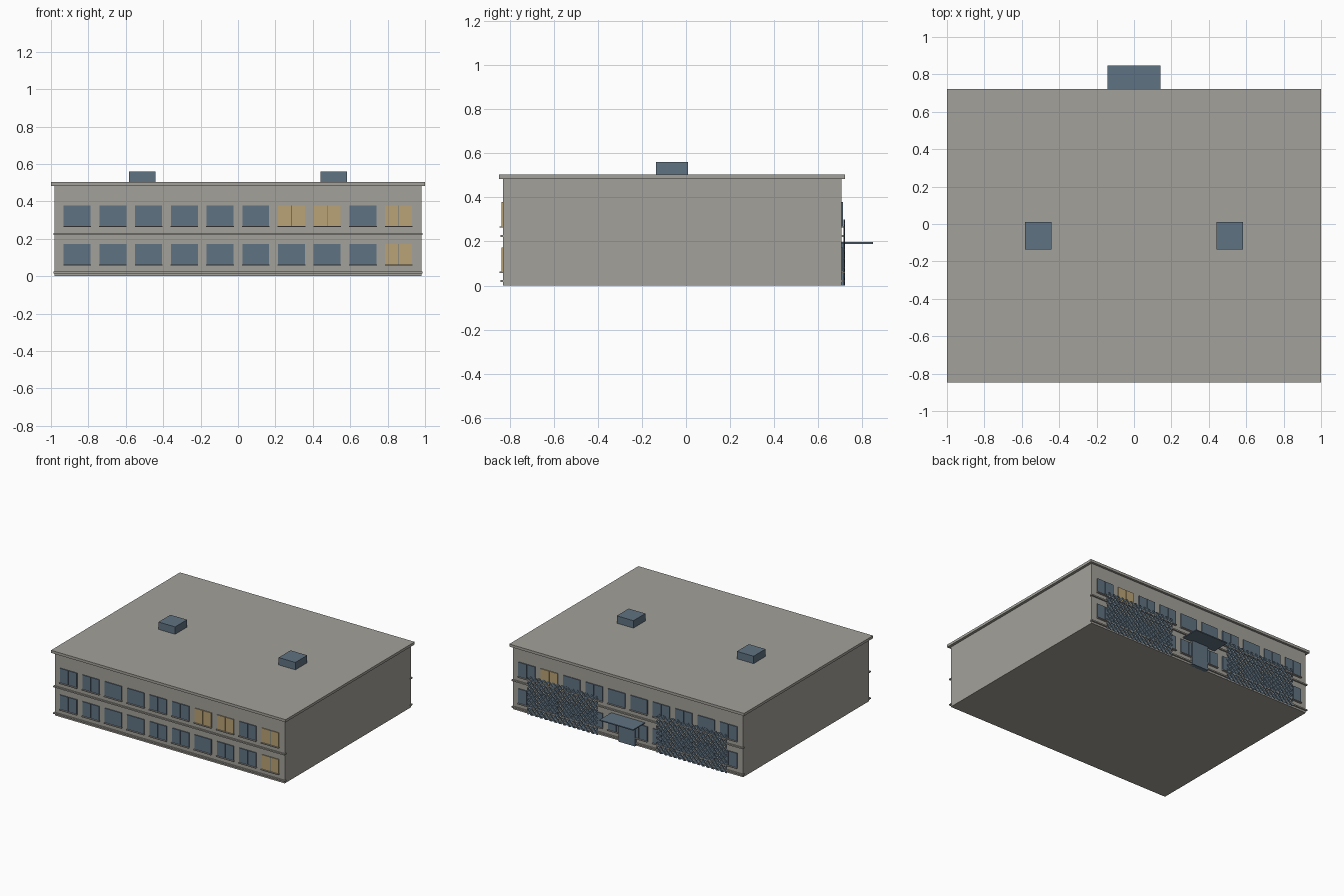
import bpy, bmesh, math
from mathutils import Matrix, Vector

cube = bpy.data.objects.get("Cube")
if cube:
    bpy.data.objects.remove(cube, do_unlink=True)


def material(name, rgb):
    m = bpy.data.materials.new(name)
    m.use_nodes = True
    m.diffuse_color = (*rgb, 1)
    m.node_tree.nodes["Principled BSDF"].inputs["Base Color"].default_value = (*rgb, 1)
    return m


STONE = material("warm grey render", (0.366, 0.356, 0.32))
SLATE = material("slate blue", (0.117, 0.171, 0.223))
LIT = material("lit window tan", (0.49, 0.365, 0.18))


def box(bm, x, y, z, tilt=0):
    """Add a box from (min, max) pairs, optionally tilted about the y axis."""
    size = [b - a for a, b in (x, y, z)]
    centre = [(a + b) / 2 for a, b in (x, y, z)]
    mat = (Matrix.Translation(centre) @ Matrix.Rotation(tilt, 4, 'Y')
           @ Matrix.Diagonal((*size, 1)))
    bmesh.ops.create_cube(bm, size=1, matrix=mat)


def finish(bm, name, mat):
    mesh = bpy.data.meshes.new(name)
    bm.to_mesh(mesh)
    bm.free()
    mesh.materials.append(mat)
    ob = bpy.data.objects.new(name, mesh)
    bpy.context.collection.objects.link(ob)
    return ob


def part(name, mat, *boxes):
    bm = bmesh.new()
    for b in boxes:
        box(bm, *b)
    return finish(bm, name, mat)


FRONT, BACK = -0.83, 0.705

# Main block and overhanging roof slab
part("walls", STONE, ((-0.98, 0.98), (FRONT, BACK), (0, 0.49)))
part("roof_slab", STONE, ((-1, 1), (-0.848, 0.722), (0.483, 0.503)))

# Two roof lights
for side, cx in (("right", -0.512), ("left", 0.512)):
    part(side + "_roof_light", SLATE,
         ((cx - 0.071, cx + 0.071), (-0.135, 0.01), (0.5, 0.56)))


# Facades: windows, sills and string courses
def facade(name, wall, out, lit, plain):
    def span(a, b):
        return tuple(sorted((wall + out * a, wall + out * b)))
    frames, sills, panes = bmesh.new(), bmesh.new(), {SLATE: bmesh.new(), LIT: bmesh.new()}
    for row, z in enumerate((0.06, 0.265)):
        for col in range(10):
            x = -0.86 + col * 0.191
            top = z + 0.113
            box(frames, (x - 0.071, x + 0.071), span(-0.01, 0.002), (z, top))
            bm = panes[LIT if (row, col) in lit else SLATE]
            if (row, col) in plain:
                box(bm, (x - 0.072, x + 0.072), span(-0.01, 0.007), (z, top))
            else:
                box(bm, (x - 0.072, x - 0.002), span(-0.01, 0.007), (z, top))
                box(bm, (x + 0.002, x + 0.072), span(-0.01, 0.007), (z, top))
            box(sills, (x - 0.074, x + 0.074), span(-0.01, 0.016), (z - 0.003, z + 0.003))
    finish(frames, name + "_window_frames", SLATE)
    finish(sills, name + "_window_sills", STONE)
    finish(panes[SLATE], name + "_dark_panes", SLATE)
    finish(panes[LIT], name + "_lit_panes", LIT)
    part(name + "_string_courses", STONE,
         *[((-0.986, 0.986), span(-0.01, 0.011), (z - 0.005, z + 0.005))
           for z in (0.02, 0.225)])


facade("front", FRONT, -1, {(1, 6), (1, 7), (1, 9), (0, 9)}, {(1, 2), (0, 2), (0, 6)})
facade("back", BACK, 1, {(1, 8)}, {(1, 4), (1, 5)})


# Diagonal trellis screens on the back
def trellis(name, x0, width, height, pitch=0.04, bar=0.013):
    bm = bmesh.new()
    for lean in (1, -1):
        y = (0.713, 0.717) if lean > 0 else (0.716, 0.72)
        for i in range(1, int((width + height) / pitch) + 1):
            c = i * pitch
            # Ends of the line u + z = c inside the panel
            u0, u1 = max(0, c - height), min(width, c)
            if u1 - u0 < 0.01:
                continue
            mid, z = (u0 + u1) / 2, c - (u0 + u1) / 2
            cx = x0 + (mid if lean > 0 else width - mid)
            half = (u1 - u0) * math.sqrt(2) / 2
            box(bm, (cx - half, cx + half), y, (z - bar / 2, z + bar / 2),
                lean * math.pi / 4)
    # Trim the bar ends square to the panel
    for co, no in (((x0, 0, 0), (-1, 0, 0)), ((x0 + width, 0, 0), (1, 0, 0)),
                   ((0, 0, 0), (0, 0, -1)), ((0, 0, height), (0, 0, 1))):
        geom = bm.verts[:] + bm.edges[:] + bm.faces[:]
        bmesh.ops.bisect_plane(bm, geom=geom, plane_co=Vector(co),
                               plane_no=Vector(no), clear_outer=True)
    finish(bm, name, SLATE)


trellis("right_trellis", -0.85, 0.6, 0.3)
trellis("left_trellis", 0.25, 0.6, 0.3)

# Back entrance with a flat canopy
part("back_door", SLATE, ((-0.07, 0.07), (0.69, 0.722), (0, 0.19)))
part("door_canopy", SLATE, ((-0.143, 0.143), (0.69, 0.848), (0.189, 0.197)))
